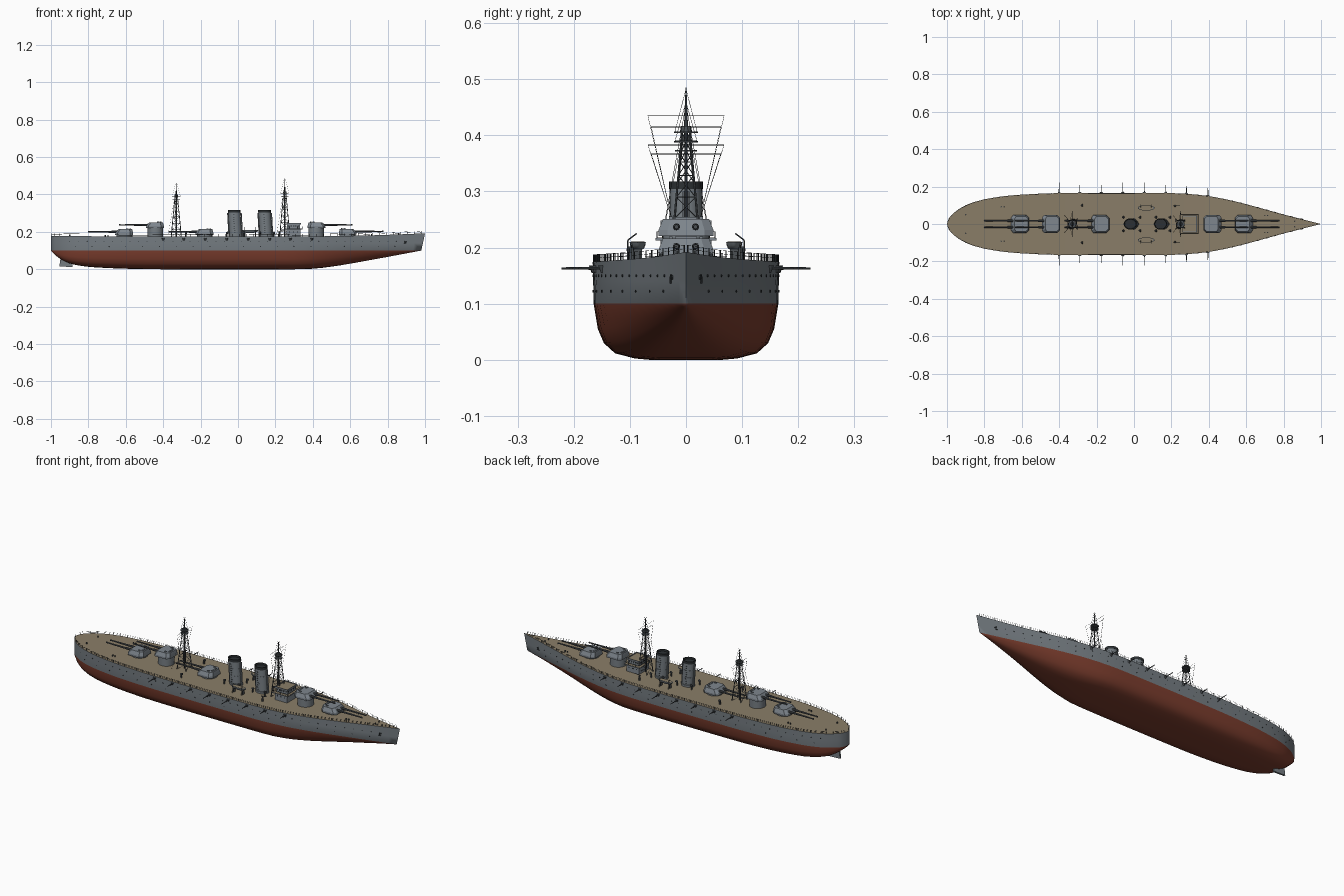
import bpy, bmesh, math
from mathutils import Vector, Matrix

if "Cube" in bpy.data.objects:
    bpy.data.objects.remove(bpy.data.objects["Cube"])

def mat(name, c):
    m = bpy.data.materials.new(name)
    m.diffuse_color = (*c, 1)
    m.use_nodes = True
    m.node_tree.nodes["Principled BSDF"].inputs["Base Color"].default_value = m.diffuse_color
    return m

GREY = mat("hull grey", (0.18, 0.205, 0.225))
LIGHT = mat("turret grey", (0.21, 0.24, 0.27))
RED = mat("bottom red", (0.20, 0.047, 0.027))
DECK = mat("deck wood", (0.255, 0.208, 0.138))
DARK = mat("dark metal", (0.025, 0.03, 0.033))
STEEL = mat("gun steel", (0.07, 0.08, 0.088))

def finish(name, bm, *mats, angle=35, rule=None):
    bmesh.ops.recalc_face_normals(bm, faces=bm.faces)
    if rule:
        for f in bm.faces:
            f.material_index = rule(f)
    me = bpy.data.meshes.new(name)
    bm.to_mesh(me)
    bm.free()
    for m in mats:
        me.materials.append(m)
    me.shade_smooth()
    me.set_sharp_from_angle(angle=math.radians(angle))
    ob = bpy.data.objects.new(name, me)
    bpy.context.collection.objects.link(ob)
    return ob

def tube(bm, a, b, r1, r2=None, seg=6):
    a, b = Vector(a), Vector(b)
    d = b - a
    M = Matrix.Translation((a + b) / 2) @ d.to_track_quat('Z', 'Y').to_matrix().to_4x4()
    bmesh.ops.create_cone(bm, cap_ends=True, segments=seg, radius1=r1,
                          radius2=r1 if r2 is None else r2, depth=d.length, matrix=M)

def box(bm, c, s):
    bmesh.ops.create_cube(bm, size=1, matrix=Matrix.Translation(c) @ Matrix.Diagonal((*s, 1)))

def loft(bm, rings):
    vs = [[bm.verts.new(p) for p in r] for r in rings]
    n = len(vs[0])
    for a, b in zip(vs, vs[1:]):
        for i in range(n):
            bm.faces.new((a[i], a[(i + 1) % n], b[(i + 1) % n], b[i]))
    bm.faces.new(vs[0])
    bm.faces.new(vs[-1])

def curve(pts):
    n = len(pts)
    sl = [(pts[min(i + 1, n - 1)][1] - pts[max(i - 1, 0)][1]) /
          (pts[min(i + 1, n - 1)][0] - pts[max(i - 1, 0)][0]) for i in range(n)]
    def f(x):
        x = min(max(x, pts[0][0]), pts[-1][0])
        i = max(j for j in range(n - 1) if pts[j][0] <= x)
        h = pts[i + 1][0] - pts[i][0]
        t = (x - pts[i][0]) / h
        return ((2*t**3 - 3*t*t + 1) * pts[i][1] + (t**3 - 2*t*t + t) * h * sl[i]
                + (3*t*t - 2*t**3) * pts[i + 1][1] + (t**3 - t*t) * h * sl[i + 1])
    return f

# hull lines: half breadth, keel height, deck height
beam = curve([(-1, 0), (-.99, .03), (-.97, .053), (-.94, .077), (-.9, .1), (-.85, .119), (-.8, .132),
              (-.7, .148), (-.6, .157), (-.4, .165), (.2, .165), (.3, .16), (.4, .149), (.5, .13),
              (.6, .106), (.8, .051), (1, 0)])
keel = curve([(-1, .1), (-.97, .07), (-.93, .043), (-.88, .026), (-.8, .013), (-.6, .003), (-.4, 0),
              (.3, 0), (.4, .003), (.5, .014), (.6, .03), (.8, .066), (1, .1)])
deck = curve([(-1, .178), (-.5, .175), (.3, .175), (.7, .181), (1, .192)])
SECTION = [(0, 0), (0, .35), (.03, .55), (.12, .76), (.3, .88), (.55, .945), (1, .99)]

def section(x):
    k, b, top = keel(x), beam(x), deck(x)
    w = max(0, min(1, (x - .3) / .6)) * .6
    pts = [(k + (.1 - k) * t, b * (p * (1 - w) + w * t ** .8)) for t, p in SECTION]
    pts += [(.14, b * .995), (top, b)]
    rake = max(0, (x - .8) / .2) * .02
    return [(x - rake * min(1, (top - z) / (top - .1)), y, z) for z, y in pts]

xs = [-1, -.997, -.99, -.98, -.97, -.955, -.94, -.92, -.9, -.875, -.85] + [-.8 + i * .05 for i in range(37)]
bm = bmesh.new()
grid = []
for x in xs:
    s = section(x)
    ring = s + [(px, -py, pz) for px, py, pz in reversed(s)]
    grid.append([bm.verts.new(p) for p in ring])
n = len(grid[0])
for a, b in zip(grid, grid[1:]):
    for i in range(n):
        bm.faces.new((a[i], a[(i + 1) % n], b[(i + 1) % n], b[i]))
bmesh.ops.remove_doubles(bm, verts=bm.verts, dist=1e-5)
finish("hull", bm, GREY, RED, DECK, angle=40,
       rule=lambda f: 2 if f.normal.z > .9 and f.calc_center_median().z > .15
       else (1 if f.calc_center_median().z < .0999 else 0))

# rudder
bm = bmesh.new()
loft(bm, [[(x, y, z) for x, z in ((-.955, .015), (-.885, .012), (-.88, .09), (-.945, .09))] for y in (-.005, .005)])
finish("rudder", bm, GREY)

# deck edge railing
bm = bmesh.new()
posts = [-.995, -.98, -.955, -.925] + [-.89 + i * .0374 for i in range(51)]
for s in (1, -1):
    P = [Vector((x, s * max(beam(x) - .002, 0), deck(x))) for x in posts]
    for p in P:
        tube(bm, p, p + Vector((0, 0, .013)), .0011, seg=4)
    for a, b in zip(P, P[1:]):
        for h in (.0065, .0125):
            tube(bm, a + Vector((0, 0, h)), b + Vector((0, 0, h)), .0004, seg=3)
finish("railing", bm, DARK)

# portholes and anchors
bm = bmesh.new()
def side_disc(x, z, r, s):
    slope = (beam(x + .01) - beam(x - .01)) / .02
    nrm = Vector((-slope, s, 0)).normalized()
    p = Vector((x, s * beam(x) * .995, z))
    tube(bm, p - nrm * .002, p + nrm * .0015, r, seg=8)
for s in (1, -1):
    for i in range(40):
        side_disc(-.9 + i * .046, .15, .0024, s)
    for i in range(20):
        side_disc(-.87 + i * .09, .122, .0024, s)
    side_disc(.9, .147, .004, s)
    y = s * (beam(.895) + .001)
    tube(bm, (.893, y, .136), (.893, y, .148), .0018)
    tube(bm, (.886, y, .137), (.9, y, .137), .002)
finish("portholes_and_anchors", bm, DARK)

# side guns
bm = bmesh.new()
for s in (1, -1):
    for i, x in enumerate((-.4, -.29, -.175, -.06, .055, .17, .28, .395)):
        y = beam(x)
        tip = .222 if i in (0, 3, 4) else y + .042
        tube(bm, (x, s * (y - .01), .163), (x, s * tip, .163), .0028, .0018, 8)
        tube(bm, (x, s * (y - .002), .155), (x, s * (y - .002), .168), .004, .009, 10)
finish("side_guns", bm, STEEL)

# main turrets: x, floor height, direction
for i, (x, z, d) in enumerate(((.585, .186, 1), (.418, .221, 1), (-.178, .184, -1), (-.442, .221, -1), (-.607, .184, -1))):
    def plan(f, r, w, c, zz):
        q = [(f, w - c), (f - c * .7, w), (-r + c, w), (-r, w - c)]
        return [(x + d * a, b, zz) for a, b in q + [(a, -b) for a, b in reversed(q)]]
    bm = bmesh.new()
    loft(bm, [plan(.05, .046, .049, .016, z), plan(.048, .046, .049, .016, z + .01),
              plan(.032, .041, .041, .014, z + .03)])
    for s in (1, -1):
        box(bm, (x - d * .015, s * .027, z + .031), (.012, .006, .006))
    box(bm, (x - d * .03, 0, z + .031), (.008, .04, .005))
    finish(f"turret_{i}", bm, LIGHT, angle=20)
    bm = bmesh.new()
    tube(bm, (x, 0, .165), (x, 0, z + .001), .042, seg=28)
    finish(f"barbette_{i}", bm, GREY)
    bm = bmesh.new()
    for s in (1, -1):
        y, zz = s * .017, z + .016
        tube(bm, (x + d * .03, y, zz), (x + d * .07, y, zz), .0065, .006, 10)
        tube(bm, (x + d * .07, y, zz), (x + d * .188, y, zz), .005, .0033, 10)
        tube(bm, (x + d * .186, y, zz), (x + d * .194, y, zz), .004, .004, 10)
    finish(f"barrels_{i}", bm, STEEL)

# funnels, raked aft, with dark caps and steam pipes
for i, x in enumerate((.15, -.012)):
    def ring(z, k):
        return [(x - (z - .175) * .06 + .033 * k * math.cos(a), .029 * k * math.sin(a), z)
                for a in (j * math.tau / 28 for j in range(28))]
    bm = bmesh.new()
    loft(bm, [ring(.17, 1.06), ring(.185, 1.06), ring(.187, 1), ring(.305, 1)])
    for z in (.225, .265):
        loft(bm, [ring(z, 1.025), ring(z + .003, 1.025)])
    finish(f"funnel_{i}", bm, GREY)
    bm = bmesh.new()
    loft(bm, [ring(.304, 1.04), ring(.318, 1.04), ring(.318, .9), ring(.308, .88)])
    for s in (1, -1):
        for k in range(9):
            box(bm, (x - .006 - k * .0007, s * .0295, .195 + k * .012), (.008, .002, .0025))
    finish(f"funnel_cap_{i}", bm, DARK)
    bm = bmesh.new()
    for s in (1, -1):
        for dx in (.036, -.036):
            tube(bm, (x + dx, s * .004, .175), (x + dx - .007, s * .004, .3), .003)
    finish(f"steam_pipes_{i}", bm, GREY)

# bridge
bm = bmesh.new()
box(bm, (.297, 0, .193), (.076, .09, .042))
box(bm, (.297, 0, .215), (.096, .108, .004))
box(bm, (.297, 0, .229), (.068, .076, .026))
box(bm, (.297, 0, .241), (.078, .09, .004))
for s in (1, -1):
    box(bm, (.297, s * .044, .245), (.078, .002, .007))
    box(bm, (.297 + s * .038, 0, .245), (.002, .09, .007))
finish("bridge", bm, LIGHT)
bm = bmesh.new()
box(bm, (.297, 0, .2435), (.07, .082, .002))
box(bm, (.297, 0, .2175), (.092, .104, .001))
finish("bridge_deck", bm, DECK)
bm = bmesh.new()
for k in range(5):
    box(bm, (.297, (k - 2) * .015, .231), (.0695, .009, .007))
    box(bm, (.297 + (k - 2) * .013, 0, .231), (.008, .0775, .007))
for k in range(3):
    box(bm, (.297 + (k - 1) * .022, 0, .2), (.006, .0915, .006))
finish("bridge_windows", bm, DARK)
bm = bmesh.new()
X, Y = (.251, .274, .297, .32, .343), (-.052, -.026, 0, .026, .052)
for x, y in [(x, s * .052) for x in X for s in (1, -1)] + [(x, y) for x in (.251, .343) for y in Y]:
    tube(bm, (x, y, .216), (x, y, .228), .0009, seg=4)
for s in (1, -1):
    tube(bm, (.251, s * .052, .228), (.343, s * .052, .228), .0007, seg=4)
    tube(bm, (.297 + s * .046, -.052, .228), (.297 + s * .046, .052, .228), .0007, seg=4)
finish("bridge_rails", bm, DARK)

# lattice masts: x, platform height, top, yard heights
for name, x, zp, top, yards in (("fore_mast", .25, .405, .485, (.435, .415)), ("aft_mast", -.33, .388, .462, (.383, .367))):
    bm = bmesh.new()
    def leg(sx, sy, t):
        r = .027 * (1 - t) + .007 * t
        return Vector((x + sx * r, sy * r, .175 + (zp - .175) * t))
    corners = ((1, 1), (-1, 1), (-1, -1), (1, -1))
    for j, c in enumerate(corners):
        e = corners[(j + 1) % 4]
        tube(bm, leg(*c, 0), leg(*c, 1), .0024, .0016)
        for k in range(6):
            t, u = k / 6, (k + 1) / 6
            tube(bm, leg(*c, u), leg(*e, u), .0009, seg=4)
            tube(bm, leg(*c, t), leg(*e, u), .0008, seg=4)
    tube(bm, (x, 0, .175), (x, 0, zp + .01), .003, seg=8)
    tube(bm, (x, 0, zp), (x, 0, top), .004, .0008, 8)
    for z, r in ((zp, .021), (zp - .016, .02)):
        tube(bm, (x, 0, z - .001), (x, 0, z + .002), r, seg=16)
    tube(bm, (x, 0, zp), (x, 0, zp + .012), .011, .009, 10)
    finish(name, bm, STEEL)
    bm = bmesh.new()
    for z, w in zip(yards, (.068, .062)):
        tube(bm, (x, -w, z), (x, w, z), .0007, seg=4)
        for s in (1, -1):
            tube(bm, (x, s * w, z), (x - .01, s * .025, .25), .0004, seg=3)
    for s in (1, -1):
        tube(bm, (x + s * .004, 0, top - .003), (x + s * .022, 0, zp), .0005, seg=3)
        tube(bm, (x, 0, top - .003), (x, s * .02, zp), .0005, seg=3)
        tube(bm, (x, 0, top - .03), (x - .045, s * .05, .178), .0005, seg=3)
    finish(name + "_rigging", bm, DARK)

# boats on cradles with davits
for s, side in ((1, "left"), (-1, "right")):
    y = s * .086
    def oval(z, k):
        return [(.065 + .045 * k * math.cos(a), y + .0145 * k * math.sin(a), z)
                for a in (j * math.tau / 24 for j in range(24))]
    bm = bmesh.new()
    loft(bm, [oval(.195, .45), oval(.199, .78), oval(.204, .93), oval(.21, 1)])
    finish(f"boat_{side}", bm, GREY)
    bm = bmesh.new()
    loft(bm, [oval(.2095, .84), oval(.2105, .84)])
    finish(f"boat_inside_{side}", bm, DECK)
    bm = bmesh.new()
    for dx in (-.028, .028):
        box(bm, (.065 + dx, y, .186), (.004, .016, .022))
        tube(bm, (.065 + dx, s * .104, .175), (.065 + dx, s * .104, .213), .0014)
        tube(bm, (.065 + dx, s * .104, .213), (.065 + dx, s * .088, .225), .0012)
    finish(f"davits_{side}", bm, STEEL)

# ventilators, bollards and light deck guns
bm = bmesh.new()
for s in (1, -1):
    for x, y in ((.115, .036), (.19, .036), (.03, .036), (-.06, .036), (-.28, .1)):
        tube(bm, (x, s * y, .172), (x, s * y, .193), .004, seg=8)
        tube(bm, (x - .004, s * y, .194), (x + .007, s * y, .196), .0045, .0065, 8)
    for x, y in ((-.71, .092), (-.695, .092), (.7, .045), (.715, .045), (-.9, .05), (.86, .015)):
        tube(bm, (x, s * y, .172), (x, s * y, deck(x) + .008), .0035, seg=8)
    tube(bm, (.22, s * .097, .172), (.22, s * .097, .2), .006, .004, 8)
    tube(bm, (.21, s * .097, .202), (.245, s * .097, .206), .002, seg=6)
finish("deck_fittings", bm, STEEL)
